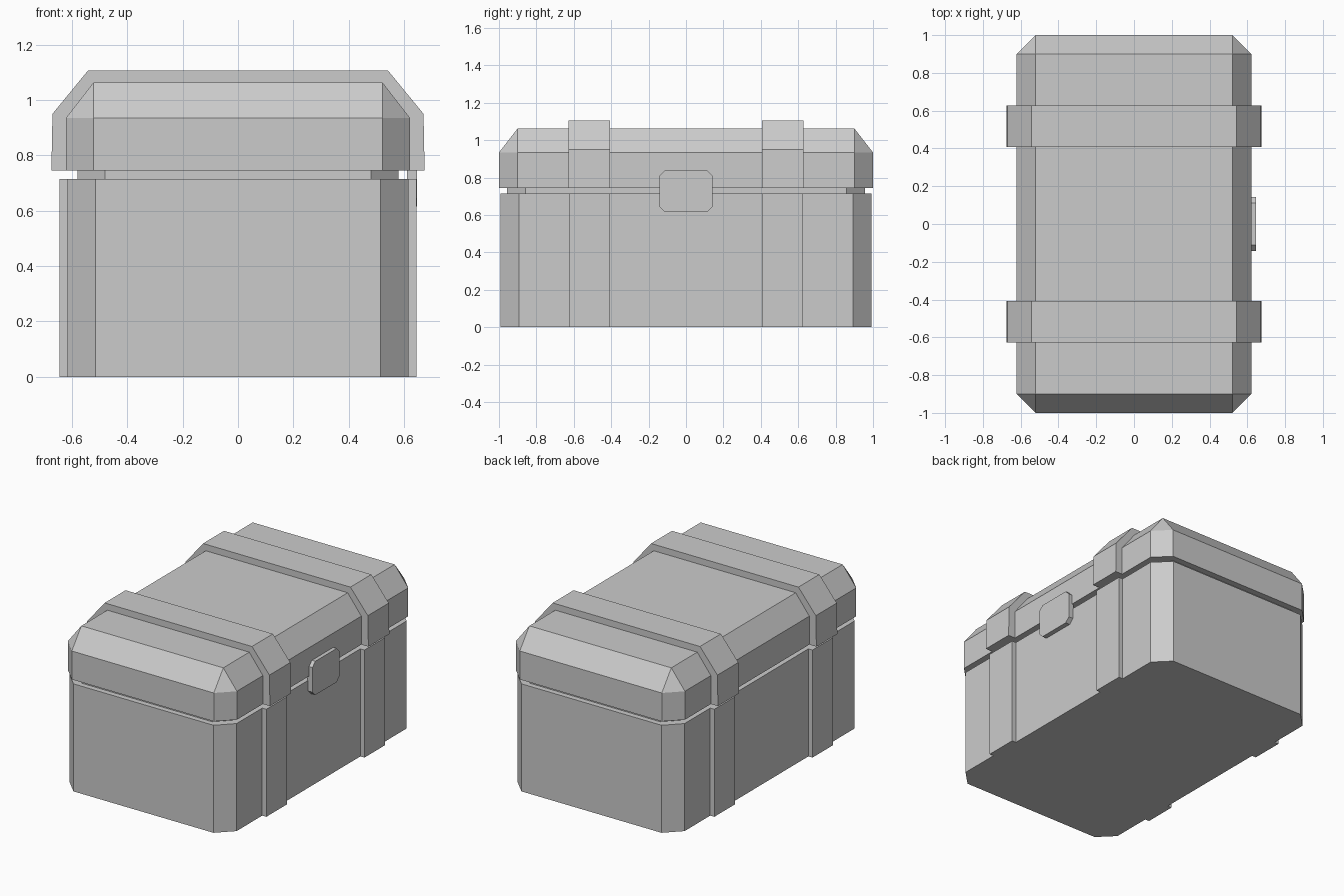
import bpy, bmesh

if "Cube" in bpy.data.objects:
    bpy.data.objects.remove(bpy.data.objects["Cube"])


def finish(name, bm):
    bmesh.ops.remove_doubles(bm, verts=bm.verts, dist=1e-4)
    bmesh.ops.recalc_face_normals(bm, faces=bm.faces)
    mesh = bpy.data.meshes.new(name)
    bm.to_mesh(mesh)
    bm.free()
    obj = bpy.data.objects.new(name, mesh)
    bpy.context.collection.objects.link(obj)
    return obj


def cut_rect(hx, hy, c):
    """Rectangle outline with chamfered corners."""
    q = [(hx, hy - c), (hx - c, hy)]
    return (q + [(-x, y) for x, y in reversed(q)]
            + [(-x, -y) for x, y in q] + [(x, -y) for x, y in reversed(q)])


def loft(name, rings, bottom=False, top=False):
    """Skin a stack of (half x, half y, chamfer, z) outlines."""
    bm = bmesh.new()
    loops = [[bm.verts.new((x, y, z)) for x, y in cut_rect(hx, hy, c)]
             for hx, hy, c, z in rings]
    for a, b in zip(loops, loops[1:]):
        for i in range(8):
            j = (i + 1) % 8
            bm.faces.new((a[i], a[j], b[j], b[i]))
    if bottom:
        bm.faces.new(loops[0])
    if top:
        bm.faces.new(loops[-1])
    bmesh.ops.dissolve_degenerate(bm, dist=1e-4, edges=bm.edges)
    return finish(name, bm)


def extrude(name, points, offset):
    """Extrude a closed 3D outline along an offset vector."""
    bm = bmesh.new()
    face = bm.faces.new([bm.verts.new(p) for p in points])
    new = bmesh.ops.extrude_face_region(bm, geom=[face], use_keep_orig=True)["geom"]
    bmesh.ops.translate(bm, vec=offset,
                        verts=[v for v in new if isinstance(v, bmesh.types.BMVert)])
    return finish(name, bm)


# Body with the recessed neck under the lid
loft("chest_body", [(0.615, 0.993, 0.10, 0), (0.615, 0.993, 0.10, 0.715),
                    (0.58, 0.957, 0.10, 0.715), (0.58, 0.957, 0.10, 0.745)], bottom=True)

# Lid with a sloped rim around its flat top
loft("chest_lid", [(0.58, 0.957, 0.10, 0.745), (0.622, 1.0, 0.10, 0.745),
                   (0.622, 1.0, 0.10, 0.934), (0.522, 0.9, 0, 1.063)], top=True)

# Two straps: an arch over the lid and a raised band on each body side
half = [(0.61, 0.745), (0.674, 0.745), (0.67, 0.95), (0.542, 1.106)]
inner = [(0.51, 1.05), (0.61, 0.925)]
arch = (half + [(-x, z) for x, z in reversed(half)]
        + [(-x, z) for x, z in reversed(inner)] + inner)
for label, s in (("front", -1), ("back", 1)):
    extrude(label + "_lid_strap", [(x, s * 0.407, z) for x, z in arch], (0, s * 0.22, 0))
    for side, t in (("left", -1), ("right", 1)):
        band = [(t * x, s * 0.407, z) for x, z in
                ((0.605, 0), (0.645, 0), (0.645, 0.715), (0.605, 0.715))]
        extrude(f"{label}_{side}_body_strap", band, (0, s * 0.217, 0))

# Latch plate on the right side
extrude("latch", [(0.61, y, z + 0.727) for y, z in cut_rect(0.142, 0.112, 0.03)],
        (0.037, 0, 0))
